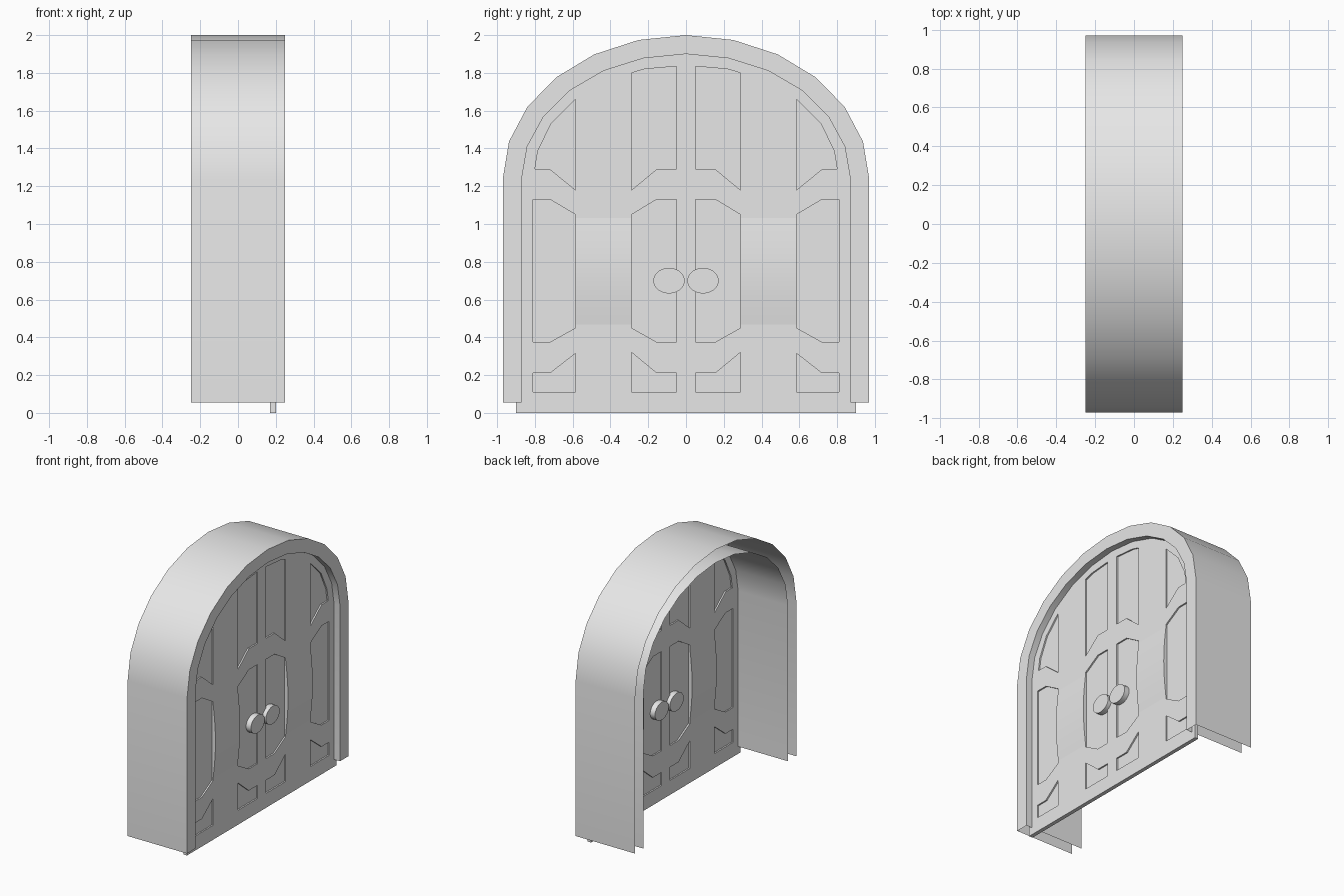
import bpy, bmesh
from math import sin, cos, pi

cube = bpy.data.objects.get("Cube")
if cube:
    bpy.data.objects.remove(cube, do_unlink=True)

GREY = (0.8, 0.8, 0.8, 1)
grey = bpy.data.materials.new("plain grey")
grey.use_nodes = True
grey.diffuse_color = GREY
grey.node_tree.nodes["Principled BSDF"].inputs["Base Color"].default_value = GREY

SPRING = 1.24      # height where the arch begins
DOOR_X = 0.185     # middle of the door thickness


def finish(obj):
    bpy.ops.object.select_all(action='DESELECT')
    obj.select_set(True)
    bpy.context.view_layer.objects.active = obj
    if obj.type == 'CURVE':
        bpy.ops.object.convert(target='MESH')
        obj = bpy.context.view_layer.objects.active
    obj.data.materials.clear()
    obj.data.materials.append(grey)
    bpy.ops.object.shade_smooth_by_angle()
    return obj


def arch(half_width, rise, bottom):
    """Straight jambs with a half ellipse on top, as (y, z) points."""
    curve = [(half_width * cos(pi * i / 12), SPRING + rise * sin(pi * i / 12))
             for i in range(13)]
    return [(half_width, bottom)] + curve + [(-half_width, bottom)]


def plate(name, outlines, half_depth, location, rotation):
    """Filled flat outline, with any inner outlines as holes, made thick."""
    curve = bpy.data.curves.new(name, 'CURVE')
    curve.dimensions = '2D'
    curve.fill_mode = 'BOTH'
    curve.extrude = half_depth
    for outline in outlines:
        spline = curve.splines.new('POLY')
        spline.points.add(len(outline) - 1)
        for point, (u, v) in zip(spline.points, outline):
            point.co = (u, v, 0, 1)
        spline.use_cyclic_u = True
    obj = bpy.data.objects.new(name, curve)
    bpy.context.collection.objects.link(obj)
    obj.location = location
    obj.rotation_euler = rotation
    return finish(obj)


# Frame: outer wall, front ring and inner wall, open at the back and below
bm = bmesh.new()
rows = []
for (yo, zo), (yi, zi) in zip(arch(0.97, 0.76, 0.055), arch(0.87, 0.66, 0.055)):
    rows.append([bm.verts.new(p) for p in
                 ((-0.25, yo, zo), (0.25, yo, zo), (0.25, yi, zi), (-0.25, yi, zi))])
for a, b in zip(rows, rows[1:]):
    for k in range(3):
        bm.faces.new((a[k], b[k], b[k + 1], a[k + 1]))
mesh = bpy.data.meshes.new("arched_frame")
bm.to_mesh(mesh)
bm.free()
frame = bpy.data.objects.new("arched_frame", mesh)
bpy.context.collection.objects.link(frame)
finish(frame)

# Panel outlines for one leaf
panels = [
    [(0.05, 0.11), (0.05, 0.21), (0.155, 0.21), (0.288, 0.32), (0.288, 0.11)],
    [(0.585, 0.11), (0.585, 0.315), (0.72, 0.21), (0.81, 0.21), (0.81, 0.11)],
    [(0.05, 0.375), (0.05, 1.13), (0.155, 1.13), (0.288, 1.05), (0.288, 0.45), (0.155, 0.375)],
    [(0.81, 0.375), (0.81, 1.13), (0.72, 1.13), (0.585, 1.05), (0.585, 0.45), (0.72, 0.375)],
    [(0.05, 1.29), (0.155, 1.29), (0.288, 1.18), (0.288, 1.8), (0.22, 1.82), (0.05, 1.835)],
    [(0.585, 1.18), (0.72, 1.29), (0.8, 1.29), (0.785, 1.385), (0.715, 1.53), (0.585, 1.66)],
]
holes = panels + [[(-y, z) for y, z in p] for p in panels]

# Door: rails with panel openings, and a thinner sheet closing them
door_outline = arch(0.9, 0.69, 0)
facing = (pi / 2, 0, pi / 2)
plate("door_rails", [door_outline] + holes, 0.015, (DOOR_X, 0, 0), facing)
inner_outline = arch(0.885, 0.675, 0.02)
plate("door_panels", [inner_outline], 0.004, (DOOR_X, 0, 0), facing)

# Gently swollen stile in the middle of each leaf
steps = [i / 10 for i in range(11)]
swell = [(0.013 + 0.022 * sin(pi * t), 0.45 + 0.6 * t) for t in steps]
lens = swell + [(-x, z) for x, z in reversed(swell)]

for side, sign in (("left", 1), ("right", -1)):
    plate("stile_" + side, [lens], 0.1485, (DOOR_X, sign * 0.4365, 0), (pi / 2, 0, 0))

    # Oval knob passing through the leaf
    bpy.ops.mesh.primitive_cylinder_add(vertices=24, radius=1, depth=2,
                                        location=(DOOR_X, sign * 0.09, 0.7),
                                        rotation=(0, pi / 2, 0))
    knob = bpy.context.object
    knob.name = "knob_" + side
    knob.scale = (0.068, 0.083, 0.045)
    finish(knob)
